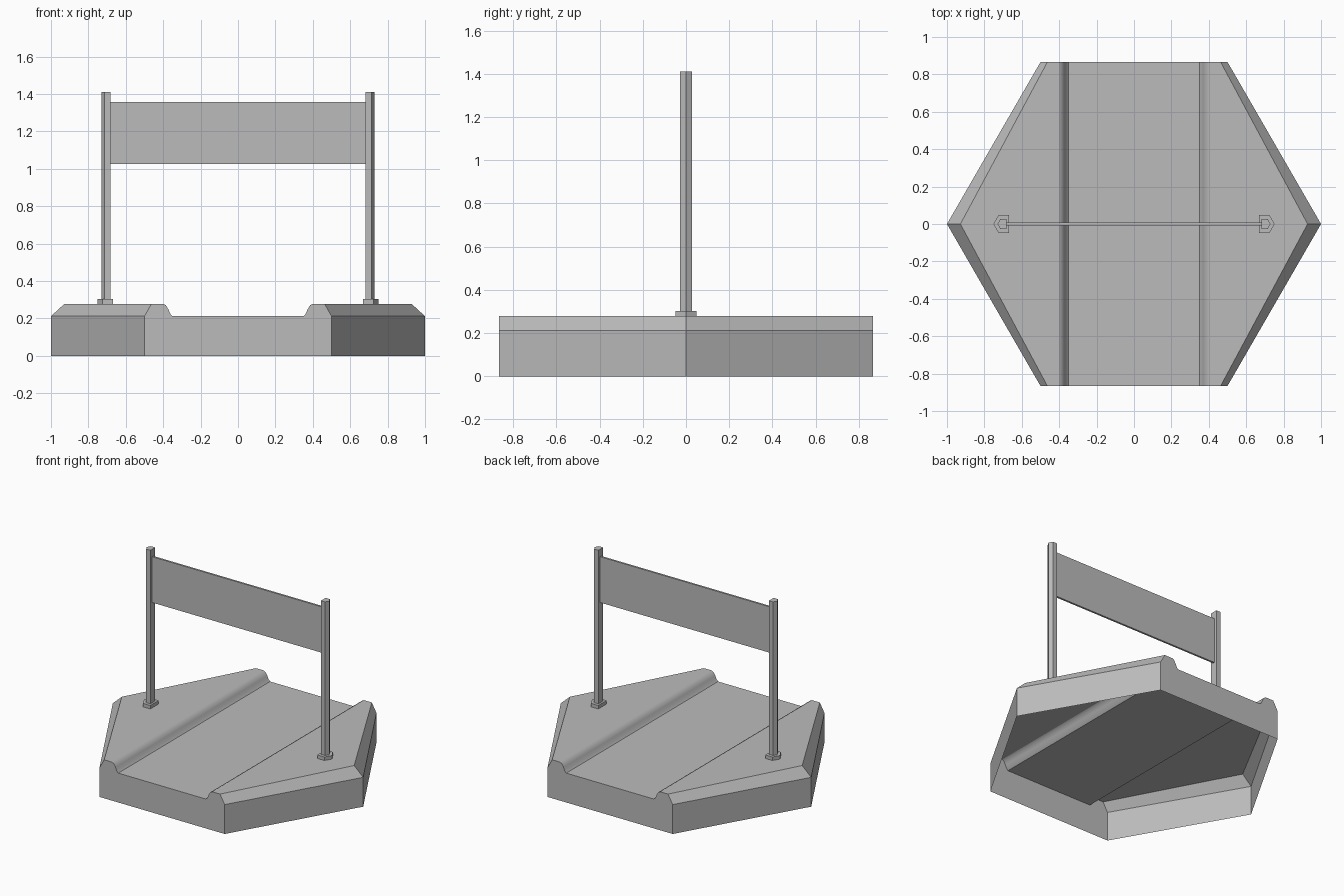
import bpy
import bmesh

cube = bpy.data.objects.get("Cube")
if cube:
    bpy.data.objects.remove(cube, do_unlink=True)

grey = bpy.data.materials.new("plain grey")
grey.use_nodes = True
tone = (0.5, 0.5, 0.5, 1)
grey.diffuse_color = tone
grey.node_tree.nodes["Principled BSDF"].inputs["Base Color"].default_value = tone


def finish(name, bm):
    """Turn a bmesh into a named object."""
    bmesh.ops.remove_doubles(bm, verts=bm.verts, dist=0.0005)
    mesh = bpy.data.meshes.new(name)
    bm.to_mesh(mesh)
    bm.free()
    mesh.materials.append(grey)
    obj = bpy.data.objects.new(name, mesh)
    bpy.context.collection.objects.link(obj)
    return obj


def face(bm, points):
    return bm.faces.new([bm.verts.new(p) for p in points])


def prism(name, outline, z0, z1):
    """Extrude a flat outline upward."""
    bm = bmesh.new()
    base = face(bm, [(x, y, z0) for x, y in outline])
    top = bmesh.ops.extrude_face_region(bm, geom=[base])["geom"]
    moved = [v for v in top if isinstance(v, bmesh.types.BMVert)]
    bmesh.ops.translate(bm, verts=moved, vec=(0, 0, z1 - z0))
    if base.is_valid is False or len(bm.faces) < len(outline) + 2:
        face(bm, [(x, y, z0) for x, y in outline])
    bmesh.ops.remove_doubles(bm, verts=bm.verts, dist=0.0005)
    bmesh.ops.recalc_face_normals(bm, faces=bm.faces)
    return finish(name, bm)


# Hexagonal tile: an open-bottomed shell with a sunken road across it
DEPTH, RIM, TOP = 0.866, 0.212, 0.278
bank = [(0.35, RIM), (0.362, 0.225), (0.372, 0.248), (0.385, 0.27), (0.4, TOP)]
bank_end = (0.463, TOP)

bm = bmesh.new()
half = bank + [bank_end, (0.5, RIM), (0.5, 0)]
section = half + [(-x, z) for x, z in reversed(half)]
for y in (-DEPTH, DEPTH):
    face(bm, [(x, y, z) for x, z in section])
floor = bank[0][0]
face(bm, [(-floor, -DEPTH, RIM), (floor, -DEPTH, RIM), (floor, DEPTH, RIM), (-floor, DEPTH, RIM)])

for s in (-1, 1):
    # Rounded banks beside the road
    for (xa, za), (xb, zb) in zip(bank, bank[1:]):
        strip = face(bm, [(s * xa, -DEPTH, za), (s * xb, -DEPTH, zb),
                          (s * xb, DEPTH, zb), (s * xa, DEPTH, za)])
        strip.smooth = True
    # Raised plateau
    tip = (s * 0.928, 0, TOP)
    face(bm, [(s * 0.4, -DEPTH, TOP), (s * 0.463, -DEPTH, TOP), tip,
              (s * 0.463, DEPTH, TOP), (s * 0.4, DEPTH, TOP)])
    # Bevelled rim and outer walls
    for t in (-1, 1):
        corner, point = (s * 0.5, t * DEPTH), (s, 0)
        face(bm, [(*corner, RIM), (*point, RIM), tip, (s * 0.463, t * DEPTH, TOP)])
        face(bm, [(*corner, 0), (*point, 0), (*point, RIM), (*corner, RIM)])
bmesh.ops.remove_doubles(bm, verts=bm.verts, dist=0.0005)
bmesh.ops.recalc_face_normals(bm, faces=bm.faces)
finish("hex_tile", bm)


# Five-sided posts and their feet, pointing outward
def pentagon(s, inner, tip, width):
    shoulder = tip - width * 0.577
    return [(s * inner, -width), (s * shoulder, -width), (s * tip, 0),
            (s * shoulder, width), (s * inner, width)]


for side, s in (("left", 1), ("right", -1)):
    prism(side + "_foot", pentagon(s, 0.667, 0.752, 0.048), TOP, 0.303)
    prism(side + "_post", pentagon(s, 0.681, 0.73, 0.027), 0.303, 1.412)

# Blank banner board between the posts
w, d = 0.681, 0.007
prism("banner", [(-w, -d), (w, -d), (w, d), (-w, d)], 1.027, 1.358)
